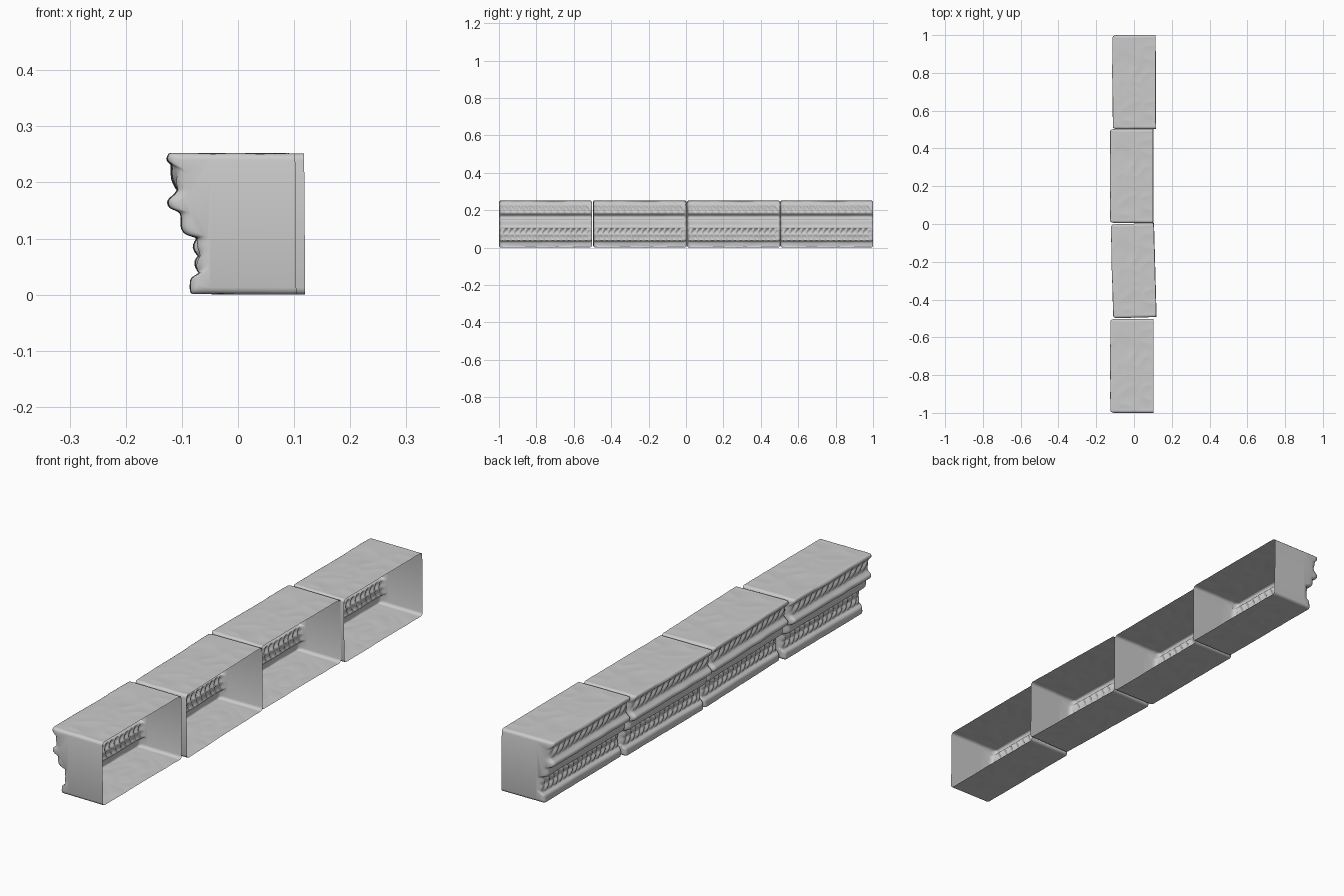
import bpy, bmesh, math
from mathutils import Vector, noise

if "Cube" in bpy.data.objects:
    bpy.data.objects.remove(bpy.data.objects["Cube"])

L = 0.497          # block length
RIM, ZC = 0.102, 0.126
# Cornice section: open rear rim -> top -> moulded face -> bottom -> rim
PROFILE = [(0.102, 0.252), (-0.125, 0.253), (-0.126, 0.237), (-0.111, 0.229),
           (-0.105, 0.19), (-0.112, 0.179), (-0.126, 0.169), (-0.123, 0.155),
           (-0.101, 0.146), (-0.100, 0.117), (-0.092, 0.107), (-0.067, 0.100),
           (-0.067, 0.038), (-0.083, 0.031), (-0.085, 0.001), (0.104, 0.0)]


def resample(pts, step):
    out = []
    for a, b in zip(pts, pts[1:]):
        a, b = Vector(a), Vector(b)
        n = max(1, round((b - a).length / step))
        out += [a.lerp(b, k / n) for k in range(n)]
    out.append(Vector(pts[-1]))
    # soften the corners
    for _ in range(2):
        out = [out[0]] + [(p + 2 * q + r) / 4
                          for p, q, r in zip(out, out[1:], out[2:])] + [out[-1]]
    return out


def band(z, lo, hi):
    return math.sin(math.pi * (z - lo) / (hi - lo)) if lo < z < hi else 0.0


def ornament(x, y, z):
    """Outward carving depth for the two decorated bands."""
    if x > -0.05:
        return 0.0
    # slanted leaves under the top lip
    d = 0.010 * band(z, 0.188, 0.232) ** 0.5 * abs(math.sin(math.pi * (y + 0.6 * z) / 0.036))
    # two staggered rows of small scallops
    d += 0.011 * band(z, 0.070, 0.100) ** 0.6 * abs(math.sin(math.pi * (y - 0.5 * z) / 0.030))
    d += 0.009 * band(z, 0.040, 0.070) ** 0.6 * abs(math.cos(math.pi * (y + 0.5 * z) / 0.030))
    return d


def build_block_mesh():
    path = resample(PROFILE, 0.005)
    # ring positions with inset at both ends for rounded edges
    r = 0.012
    ends = [(r * (1 - math.sin(t)), r * (1 - math.cos(t)))
            for t in (math.pi / 2, math.pi / 3, math.pi / 6, 0)]
    start = [(-L / 2 + dy, ins) for ins, dy in
             [(r * (1 - math.sin(t)), r * (1 - math.cos(t)))
              for t in (0, math.pi / 6, math.pi / 3, math.pi / 2)]]
    n = 108
    y0 = L / 2 - r
    middle = [(-y0 + 2 * y0 * k / n, 0.0) for k in range(1, n)]
    stations = start + middle + [(-y, i) for y, i in reversed(start)]

    bm = bmesh.new()
    rings = []
    for y, ins in stations:
        ring = []
        s = 1 - ins / 0.125
        for p in path:
            x, z = p
            fade = min(1.0, max(0.0, (L / 2 - abs(y)) / 0.02))
            x -= ornament(x, y, z) * fade
            # worn stone unevenness
            w = noise.noise(Vector((x * 14, y * 12, z * 14))) * 0.003 * fade
            if 0.01 < z < 0.245:
                x += w
            elif z >= 0.245:
                z -= abs(w)
            else:
                z += abs(w)
            ring.append(bm.verts.new((RIM + (x - RIM) * s, y, ZC + (z - ZC) * s)))
        rings.append(ring)
    # outer skin, left open at the rear
    for a, b in zip(rings, rings[1:]):
        for i in range(len(path) - 1):
            bm.faces.new((a[i], b[i], b[i + 1], a[i + 1]))
    # end caps
    bm.faces.new(rings[0])
    bm.faces.new(rings[-1][::-1])
    me = bpy.data.meshes.new("cornice_block")
    bm.to_mesh(me)
    bm.free()
    me.shade_smooth()
    return me


mesh = build_block_mesh()
# four blocks laid end to end, slightly misaligned
LAYOUT = [(0.0, -0.7515, 0.0), (0.009, -0.247, 1.6), (-0.001, 0.254, 0.0), (0.012, 0.7515, 0.3)]
for k, (x, y, deg) in enumerate(LAYOUT, 1):
    ob = bpy.data.objects.new(f"cornice_block_{k}", mesh)
    ob.location = (x, y, 0)
    ob.rotation_euler.z = math.radians(deg)
    bpy.context.collection.objects.link(ob)
